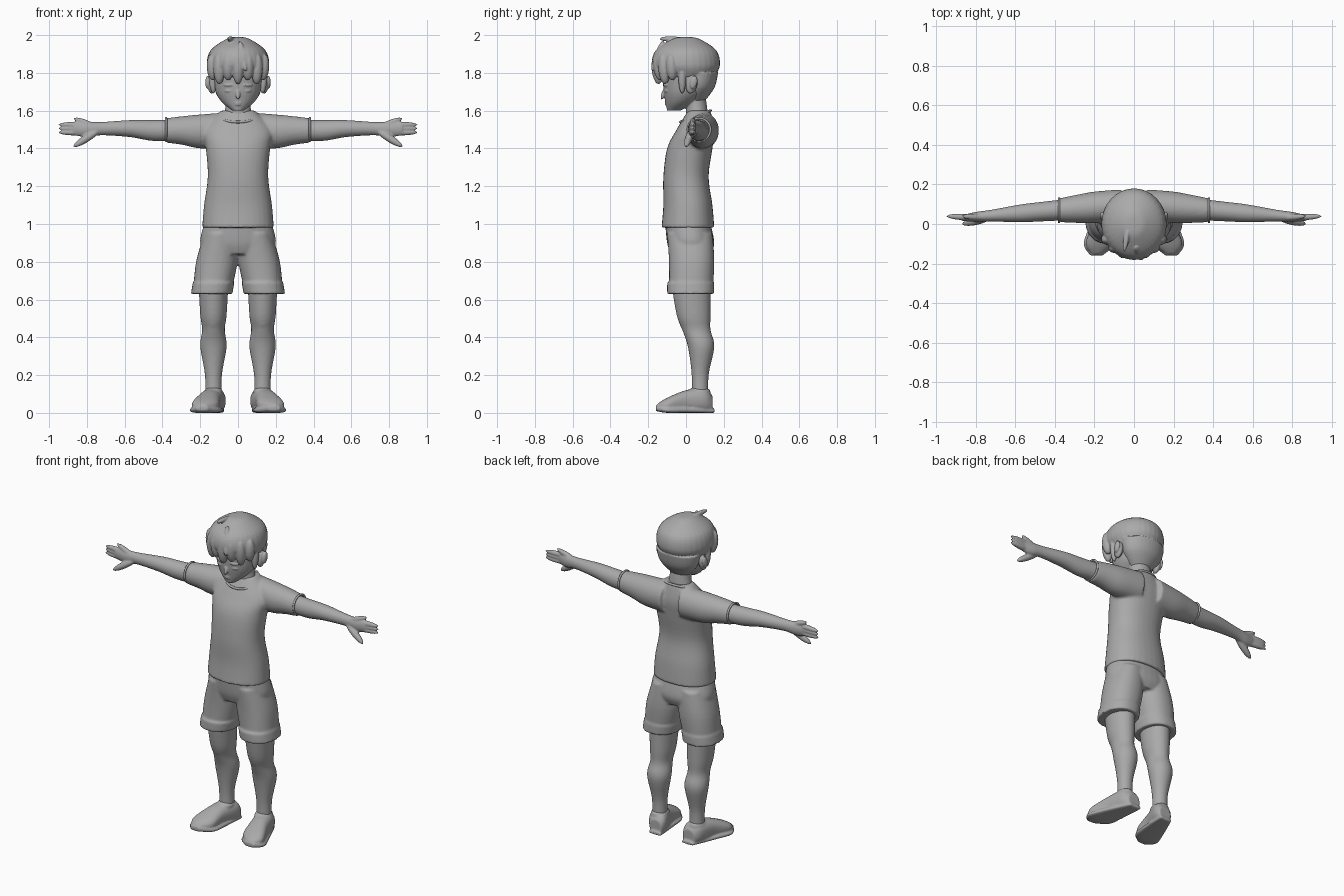
import bpy, bmesh, math
from mathutils import Matrix, Vector

if "Cube" in bpy.data.objects:
    bpy.data.objects.remove(bpy.data.objects["Cube"])

grey = bpy.data.materials.new("plain grey")
grey.use_nodes = True
shade = (.4, .4, .4, 1)
grey.diffuse_color = shade
grey.node_tree.nodes["Principled BSDF"].inputs["Base Color"].default_value = shade


def spline(before, start, end, after, t):
    """Smooth in-between values of neighbouring rings."""
    result = []
    for p, q, r, s in zip(before, start, end, after):
        leave, arrive = (r - p) / 2, (s - q) / 2
        ease = t * t * (3 - 2 * t)
        result.append(q + (r - q) * ease + leave * t * (1 - t) ** 2 - arrive * t * t * (1 - t))
    return result


def loft(bm, axis, rings, side=1, middle=lambda along: 0, base=0, power=1, segments=32, steps=5):
    """Closed skin over rings (place along axis, half width, low edge, high edge)."""
    last = len(rings) - 1
    profile = []
    for i in range(last):
        four = [rings[min(max(k, 0), last)] for k in range(i - 1, i + 3)]
        profile += [spline(*four, k / steps) for k in range(steps)]
    profile.append(rings[last])
    loops = []
    for along, width, low, high in profile:
        loop = []
        for k in range(segments):
            angle = math.tau * k / segments
            c, s = math.cos(angle), math.sin(angle)
            across = middle(along) + width * math.copysign(abs(c) ** power, c)
            up = base + (low + high) / 2 + (high - low) / 2 * math.copysign(abs(s) ** power, s)
            x, y, z = {"x": (along, across, up), "y": (across, along, up),
                       "z": (across, up, along)}[axis]
            loop.append(bm.verts.new((side * x, y, z)))
        loops.append(loop)
    for lower, upper in zip(loops, loops[1:]):
        for k in range(segments):
            bm.faces.new((lower[k - 1], lower[k], upper[k], upper[k - 1]))
    bm.faces.new(loops[0])
    bm.faces.new(loops[-1])


def blob(bm, centre, radii, turn=Matrix()):
    matrix = Matrix.Translation(centre) @ turn @ Matrix.Diagonal((*radii, 1))
    bmesh.ops.create_uvsphere(bm, u_segments=24, v_segments=16, radius=1, matrix=matrix)


def spindle(bm, start, end, radius):
    """Long rounded piece reaching from start to end."""
    start, end = Vector(start), Vector(end)
    span = end - start
    turn = span.to_track_quat("Z", "Y").to_matrix().to_4x4()
    blob(bm, (start + end) / 2, (radius, radius, span.length / 2), turn)


def finish(name, bm, voxel=.008, relax=3):
    """Fuse overlapping solids into one soft skin."""
    bmesh.ops.recalc_face_normals(bm, faces=bm.faces)
    mesh = bpy.data.meshes.new(name)
    bm.to_mesh(mesh)
    bm.free()
    mesh.materials.append(grey)
    mesh.shade_smooth()
    part = bpy.data.objects.new(name, mesh)
    bpy.context.collection.objects.link(part)
    fuse = part.modifiers.new("fuse", "REMESH")
    fuse.mode, fuse.voxel_size, fuse.use_smooth_shade = "VOXEL", voxel, True
    soften = part.modifiers.new("soften", "SMOOTH")
    soften.factor, soften.iterations = .5, relax


def seam(name, place, thickness):
    """Thin closed cord through place(cosine, sine)."""
    curve = bpy.data.curves.new(name, "CURVE")
    curve.dimensions, curve.bevel_depth = "3D", thickness
    line = curve.splines.new("POLY")
    count = 48
    line.points.add(count - 1)
    for k, point in enumerate(line.points):
        angle = math.tau * k / count
        point.co = (*place(math.cos(angle), math.sin(angle)), 1)
    line.use_cyclic_u = True
    curve.materials.append(grey)
    bpy.context.collection.objects.link(bpy.data.objects.new(name, curve))


SIDES = {"left": 1, "right": -1}
SHOULDER = 1.5


def arm_line(x):
    return .1 - .08 * x


def shorts_line(z):
    return .24 - .16 * z


def foot_line(y):
    return .15 - .25 * y


# Shirt with sleeves, collar and sleeve hems
bm = bmesh.new()
loft(bm, "z", [(.98, .19, -.13, .15), (1.1, .18, -.12, .14), (1.25, .16, -.12, .12),
               (1.4, .17, -.1, .14), (1.5, .18, -.05, .15), (1.6, .09, .01, .13)], power=.9)
for side in SIDES.values():
    loft(bm, "x", [(.06, .08, -.1, .09), (.2, .08, -.1, .08), (.3, .07, -.08, .07),
                   (.38, .06, -.07, .06)], side, arm_line, SHOULDER)
finish("shirt", bm, relax=6)
seam("shirt_collar", lambda c, s: (.1 * c, .05 + .08 * s, 1.57 + .03 * s), .007)
for label, side in SIDES.items():
    seam(label + "_sleeve_hem",
         lambda c, s: (.38 * side, arm_line(.38) + .06 * c, SHOULDER + .06 * s), .006)

# Shorts with turned up cuffs
bm = bmesh.new()
loft(bm, "z", [(.84, .15, -.08, .13), (.9, .2, -.1, .15), (1, .18, -.11, .13)], power=.9)
for side in SIDES.values():
    loft(bm, "z", [(.63, .1, -.09, .14), (.8, .11, -.09, .15), (.95, .09, -.1, .14)],
         side, shorts_line, power=.9)
    loft(bm, "z", [(.63, .11, -.1, .15), (.69, .11, -.1, .15)], side, shorts_line, power=.9)
finish("shorts", bm)

for label, side in SIDES.items():
    # Leg with a knee
    bm = bmesh.new()
    loft(bm, "z", [(.7, .08, -.08, .13), (.52, .07, -.05, .13), (.44, .06, -.02, .13),
                   (.35, .07, .01, .15), (.2, .045, .03, .12), (.06, .045, .03, .12)],
         side, lambda z: .13)
    blob(bm, (.13 * side, 0, .5), (.04, .04, .06))
    finish(label + "_leg", bm)

    # Shoe turned outwards, with a sole and an ankle collar
    bm = bmesh.new()
    loft(bm, "y", [(.14, .04, 0, .09), (.1, .06, 0, .13), (0, .06, 0, .12),
                   (-.1, .07, 0, .08), (-.15, .03, .01, .05)], side, foot_line, power=.85)
    loft(bm, "y", [(.15, .04, 0, .02), (0, .07, 0, .03), (-.1, .08, 0, .03),
                   (-.16, .03, .01, .04)], side, foot_line, power=.6)
    blob(bm, (.13 * side, .07, .11), (.05, .06, .03))
    finish(label + "_shoe", bm, .006, 2)

    # Arm, palm, fingers and thumb
    bm = bmesh.new()
    loft(bm, "x", [(.3, .055, -.06, .05), (.45, .05, -.06, .05), (.57, .045, -.04, .05),
                   (.72, .03, -.03, .04), (.8, .025, -.04, .04), (.87, .015, -.03, .04)],
         side, arm_line, SHOULDER)
    for step in (-1, 0, 1):
        height = SHOULDER + .005 + .02 * step
        spindle(bm, (.78 * side, .03, height), (.95 * side, .04, height), .016)
    spindle(bm, (.74 * side, .03, 1.51), (.87 * side, .04, 1.56), .016)
    spindle(bm, (.73 * side, .03, 1.5), (.87 * side, 0, 1.41), .02)
    finish(label + "_arm", bm, .005)

# Head, neck, nose, lips, brows, eyes and ears
bm = bmesh.new()
loft(bm, "z", [(1.6, .03, -.1, -.03), (1.65, .09, -.11, .06), (1.72, .125, -.12, .12),
               (1.85, .13, -.12, .12), (1.93, .07, -.07, .07)])
loft(bm, "z", [(1.55, .08, 0, .12), (1.63, .065, 0, .11), (1.7, .065, -.01, .1)])
spindle(bm, (0, -.1, 1.73), (0, -.13, 1.66), .013)
for height, width in ((1.642, .024), (1.632, .02)):
    blob(bm, (0, -.1, height), (width, .013, .006))
for side in SIDES.values():
    slope = Matrix.Rotation(.4 * side, 4, "Z")
    blob(bm, (.05 * side, -.105, 1.735), (.03, .012, .007), slope)
    blob(bm, (.05 * side, -.1, 1.705), (.024, .012, .01), slope)
    lean = Matrix.Rotation(-.2, 4, "X")
    blob(bm, (.14 * side, .03, 1.74), (.02, .03, .05), lean)
    blob(bm, (.16 * side, .04, 1.75), (.013, .02, .036), lean)
finish("head", bm, .004, 2)

# Hair: crown, nape, fringe, sideburns, raised lock and tuft
bm = bmesh.new()
loft(bm, "z", [(1.78, .14, -.13, .15), (1.84, .165, -.18, .18), (1.92, .145, -.16, .16),
               (1.98, .06, -.07, .07), (1.99, .01, -.01, .01)])
loft(bm, "z", [(1.64, .05, .01, .09), (1.72, .12, -.01, .15), (1.8, .14, -.02, .17)])
for lock in range(-3, 4):
    x, y = .16 * math.sin(lock * .35), -.16 * math.cos(lock * .35)
    tip = 1.74 + .02 * (lock % 2)
    spindle(bm, (x, y, 1.9), (x * .95, y * .9, tip), .03)
for side in SIDES.values():
    spindle(bm, (.14 * side, -.02, 1.85), (.13 * side, -.02, 1.69), .02)
spindle(bm, (.01, -.12, 1.97), (.04, -.18, 1.81), .018)
spindle(bm, (-.03, -.02, 1.98), (-.05, -.14, 1.98), .014)
finish("hair", bm, .005, 2)
